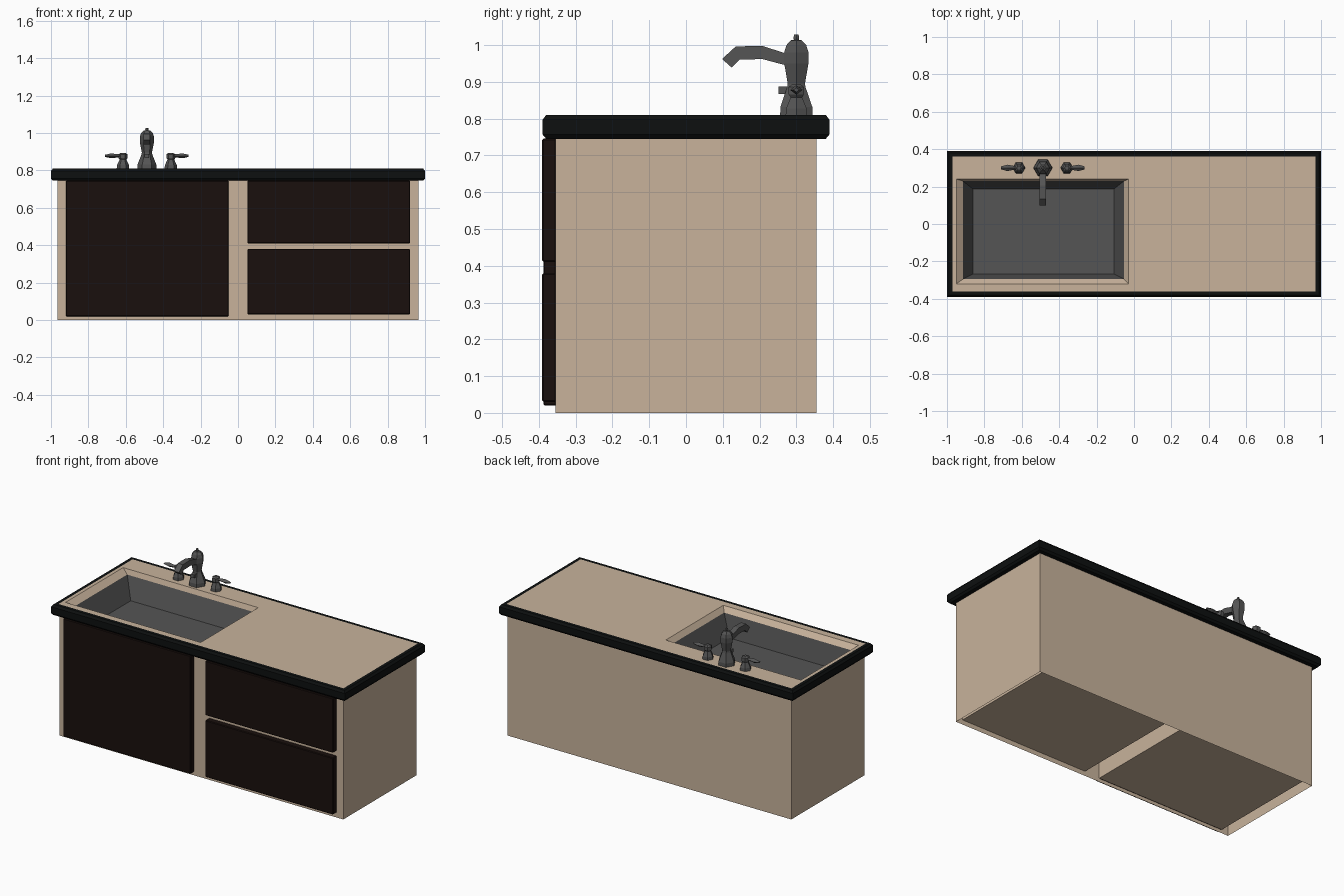
import bpy, bmesh, math

if "Cube" in bpy.data.objects:
    bpy.data.objects.remove(bpy.data.objects["Cube"])


def material(name, rgb):
    m = bpy.data.materials.new(name)
    m.diffuse_color = (*rgb, 1)
    m.use_nodes = True
    m.node_tree.nodes["Principled BSDF"].inputs["Base Color"].default_value = m.diffuse_color
    return m


TAN = material("tan_laminate", (0.58, 0.45, 0.33))
BLACK = material("black_edge", (0.004, 0.005, 0.005))
BROWN = material("dark_brown_front", (0.010, 0.005, 0.004))
METAL = material("dark_metal", (0.09, 0.09, 0.09))


def loft(name, rings, mat, cap_start=False, cap_end=False):
    """Join matching rings of points with quads, optionally closing the ends."""
    bm = bmesh.new()
    vs = [[bm.verts.new(p) for p in r] for r in rings]
    n = len(rings[0])
    for a, b in zip(vs, vs[1:]):
        for i in range(n):
            j = (i + 1) % n
            bm.faces.new((a[i], a[j], b[j], b[i]))
    if cap_start:
        bm.faces.new(vs[0][::-1])
    if cap_end:
        bm.faces.new(vs[-1])
    if cap_start and cap_end:
        bmesh.ops.recalc_face_normals(bm, faces=bm.faces)
    me = bpy.data.meshes.new(name)
    bm.to_mesh(me)
    bm.free()
    me.materials.append(mat)
    ob = bpy.data.objects.new(name, me)
    bpy.context.collection.objects.link(ob)
    return ob


def rect(x0, x1, y0, y1, z):
    return [(x0, y0, z), (x1, y0, z), (x1, y1, z), (x0, y1, z)]


def crect(hx, hy, z):
    return rect(-hx, hx, -hy, hy, z)


def box(name, x0, x1, y0, y1, z0, z1, mat, bevel=0):
    ob = loft(name, [rect(x0, x1, y0, y1, z) for z in (z0, z1)], mat, True, True)
    if bevel:
        m = ob.modifiers.new("bevel", 'BEVEL')
        m.width = bevel
        m.segments = 1
    return ob


def lathe(name, x, y, profile, mat, sides=6):
    rings = [[(x + r * math.cos(2 * math.pi * i / sides),
               y + r * math.sin(2 * math.pi * i / sides), z) for i in range(sides)]
             for r, z in profile]
    return loft(name, rings, mat, True, True)


# Cabinet shell, open underneath, with two inner compartments
loft("cabinet_body", [crect(0.965, 0.355, 0), crect(0.965, 0.355, 0.75)], TAN)
box("sink_compartment", -0.92, -0.05, -0.354, 0.35, 0.022, 0.60, TAN)
box("drawer_compartment", 0.05, 0.92, -0.354, 0.35, 0.028, 0.74, TAN)

# Door and drawer fronts
box("door", -0.92, -0.05, -0.388, -0.352, 0.02, 0.746, BROWN, 0.004)
for name, z0, z1 in (("lower_drawer", 0.03, 0.38), ("upper_drawer", 0.41, 0.746)):
    box(name, 0.05, 0.92, -0.391, -0.352, z0, z1, BROWN, 0.004)

# Counter edge band with chamfers
loft("counter_edge", [crect(0.96, 0.35, 0.745), crect(0.99, 0.38, 0.745),
                      crect(1.0, 0.39, 0.757), crect(1.0, 0.39, 0.797),
                      crect(0.99, 0.38, 0.81), crect(0.97, 0.36, 0.81)], BLACK)

# Counter top with a sloped cut-out, and the basin below it
rim = rect(-0.915, -0.053, -0.295, 0.23, 0.78)
loft("counter_top", [crect(0.97, 0.36, 0.81),
                     rect(-0.95, -0.03, -0.32, 0.24, 0.81), rim], TAN)
loft("sink_basin", [rim, rect(-0.861, -0.107, -0.267, 0.187, 0.65)], METAL, cap_end=True)

# Faucet column and spout
FX, FY = -0.487, 0.30
lathe("faucet_column", FX, FY,
      [(0.051, 0.805), (0.05, 0.832), (0.029, 0.885), (0.027, 0.895), (0.038, 0.95),
       (0.038, 0.98), (0.031, 1.0), (0.017, 1.013), (0.008, 1.014),
       (0.009, 1.02), (0.007, 1.028)], METAL)
spout_top = [(0.30, 0.972), (0.268, 0.978), (0.207, 0.998), (0.135, 0.996), (0.098, 0.962)]
spout_low = [(0.30, 0.938), (0.275, 0.944), (0.207, 0.962), (0.145, 0.960), (0.124, 0.939)]
loft("faucet_spout", [[(FX - 0.017, *a), (FX + 0.017, *a), (FX + 0.017, *b), (FX - 0.017, *b)]
                      for a, b in zip(spout_top, spout_low)], METAL, True, True)
box("column_badge", FX - 0.012, FX + 0.012, 0.252, 0.30, 0.867, 0.887, METAL)

# Two tap handles mirrored about the column
for side, s in (("left", -1), ("right", 1)):
    hx = FX + s * 0.128
    lathe(side + "_tap", hx, FY, [(0.034, 0.805), (0.032, 0.828), (0.018, 0.858),
                                  (0.024, 0.866), (0.024, 0.886), (0.012, 0.894)], METAL)
    loft(side + "_lever", [[(hx + s * d, FY - w, 0.878), (hx + s * d, FY, 0.878 + h),
                            (hx + s * d, FY + w, 0.878), (hx + s * d, FY, 0.878 - h)]
                           for d, w, h in ((-0.005, 0.011, 0.009), (0.03, 0.011, 0.009),
                                           (0.062, 0.017, 0.013), (0.095, 0.008, 0.006))],
         METAL, True, True)
